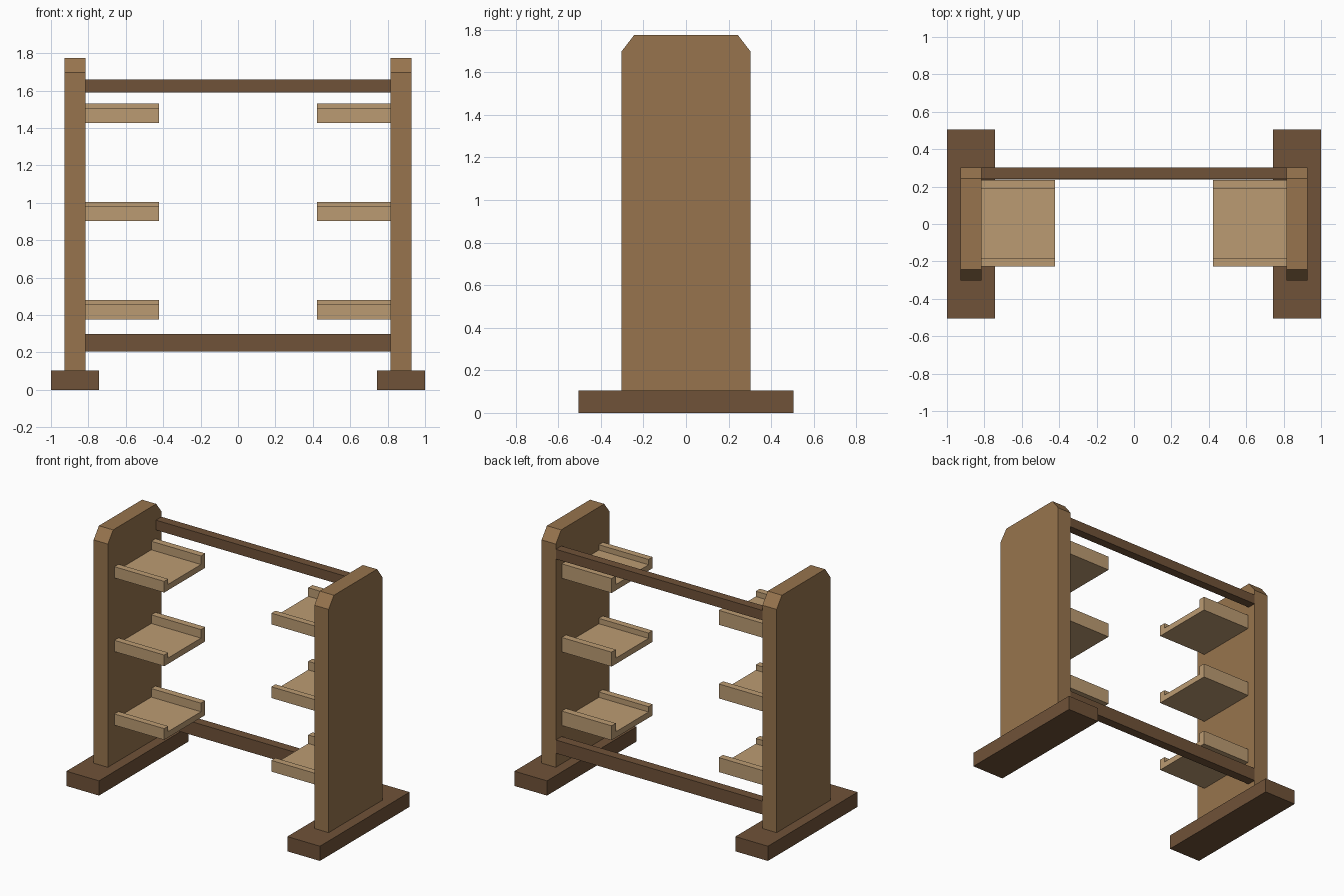
import bpy, bmesh

if "Cube" in bpy.data.objects:
    bpy.data.objects.remove(bpy.data.objects["Cube"])


def material(name, rgb):
    m = bpy.data.materials.new(name)
    m.diffuse_color = (*rgb, 1)
    m.use_nodes = True
    m.node_tree.nodes["Principled BSDF"].inputs["Base Color"].default_value = m.diffuse_color
    return m


WOOD = material("oak", (0.31, 0.175, 0.075))
DARK = material("dark_oak", (0.16, 0.085, 0.04))
PALE = material("pale_oak", (0.50, 0.33, 0.17))


def extrude_x(name, profile, x0, x1, mat):
    """Prism from a (y, z) profile, extruded from x0 to x1."""
    bm = bmesh.new()
    face = bm.faces.new([bm.verts.new((x0, y, z)) for y, z in profile])
    ext = bmesh.ops.extrude_face_region(bm, geom=[face])
    verts = [g for g in ext["geom"] if isinstance(g, bmesh.types.BMVert)]
    bmesh.ops.translate(bm, verts=verts, vec=(x1 - x0, 0, 0))
    bmesh.ops.recalc_face_normals(bm, faces=bm.faces)
    mesh = bpy.data.meshes.new(name)
    bm.to_mesh(mesh)
    bm.free()
    mesh.materials.append(mat)
    obj = bpy.data.objects.new(name, mesh)
    bpy.context.collection.objects.link(obj)
    return obj


def rect(y0, y1, z0, z1):
    return [(y0, z0), (y1, z0), (y1, z1), (y0, z1)]


PANEL = [(-0.303, 0.105), (0.303, 0.105), (0.303, 1.697), (0.243, 1.775),
         (-0.243, 1.775), (-0.303, 1.697)]

for side, s in (("left", -1), ("right", 1)):
    # foot and upright with clipped top corners
    extrude_x(f"{side}_foot", rect(-0.505, 0.505, 0, 0.105), s * 0.743, s, DARK)
    extrude_x(f"{side}_upright", PANEL, s * 0.815, s * 0.927, WOOD)
    # cradle trays: low front lip, taller back lip
    for level, z in (("lower", 0.377), ("middle", 0.902), ("upper", 1.427)):
        tray = [(-0.228, z), (0.235, z), (0.235, z + 0.103), (0.187, z + 0.103),
                (0.187, z + 0.042), (-0.182, z + 0.042),
                (-0.182, z + 0.08), (-0.228, z + 0.08)]
        extrude_x(f"{side}_{level}_tray", tray, s * 0.423, s * 0.815, PALE)

# cross rails joining the uprights at the back
extrude_x("lower_rail", rect(0.237, 0.303, 0.205, 0.30), -0.815, 0.815, DARK)
extrude_x("upper_rail", rect(0.24, 0.303, 1.59, 1.66), -0.815, 0.815, DARK)
